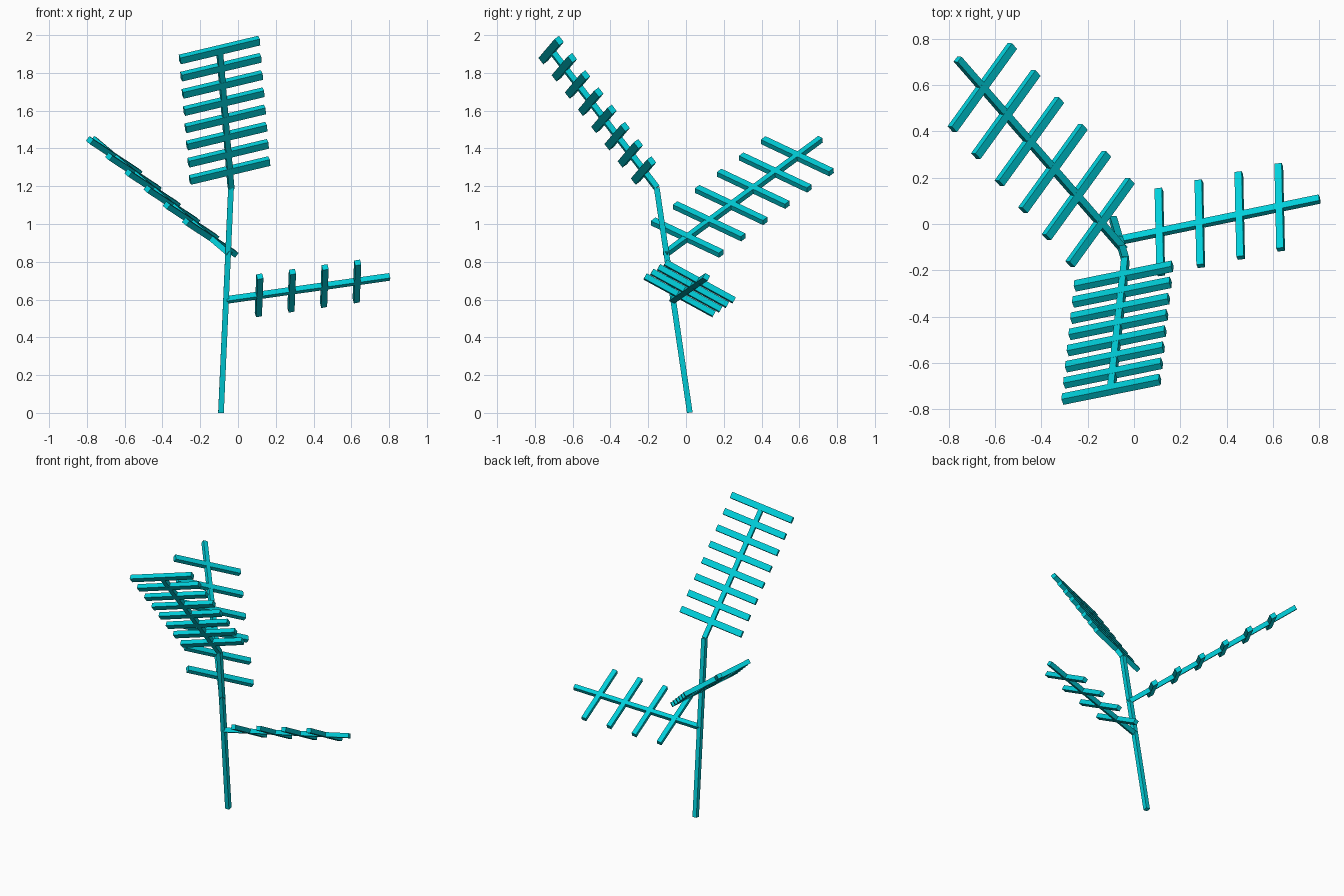
import bpy, bmesh
from mathutils import Vector, Matrix

if "Cube" in bpy.data.objects:
    bpy.data.objects.remove(bpy.data.objects["Cube"])

teal = bpy.data.materials.new("teal")
teal.diffuse_color = (0.0, 0.62, 0.7, 1)
teal.use_nodes = True
teal.node_tree.nodes["Principled BSDF"].inputs["Base Color"].default_value = teal.diffuse_color


def add_bar(bm, a, b, side, width, depth):
    """Box from a to b; width runs along side, depth across it."""
    a, b, side = Vector(a), Vector(b), Vector(side)
    axis = (b - a).normalized()
    u = (side - axis * side.dot(axis)).normalized()
    v = axis.cross(u)
    rot = Matrix((u, v, axis)).transposed().to_4x4()
    size = Matrix.Diagonal((width, depth, (b - a).length, 1))
    bmesh.ops.create_cube(bm, size=1, matrix=Matrix.Translation((a + b) / 2) @ rot @ size)


def finish(name, bm):
    mesh = bpy.data.meshes.new(name)
    bm.to_mesh(mesh)
    bm.free()
    mesh.materials.append(teal)
    obj = bpy.data.objects.new(name, mesh)
    bpy.context.collection.objects.link(obj)


def frond(name, start, end, leaf, count, divisions, leaf_width):
    """Stem with evenly spaced crossbar leaflets; leaf is the full leaflet vector."""
    start, end, leaf = Vector(start), Vector(end), Vector(leaf)
    bm = bmesh.new()
    add_bar(bm, start, end, leaf, 0.03, 0.03)
    finish(name + "_stem", bm)
    bm = bmesh.new()
    for i in range(1, count + 1):
        c = start.lerp(end, i / divisions)
        add_bar(bm, c - leaf / 2, c + leaf / 2, end - start, leaf_width, 0.031)
    finish(name + "_leaflets", bm)


# Leaning trunk
base, top = Vector((-0.09, 0.02, 0.002)), Vector((-0.037, -0.155, 1.192))
bm = bmesh.new()
add_bar(bm, base, top, (1, 0, 0), 0.03, 0.03)
finish("trunk", bm)

# Three fronds: top, back left, right
frond("top_frond", top, (-0.098, -0.714, 1.921), (0.42, 0.085, 0.1), 8, 8, 0.042)
frond("left_frond", (-0.045, -0.11, 0.842), (-0.762, 0.712, 1.449),
      (0.26, 0.36, -0.17), 6, 7.05, 0.037)
frond("right_frond", (-0.061, -0.07, 0.598), (0.802, 0.108, 0.72),
      (-0.008, 0.365, -0.2), 4, 5, 0.032)
